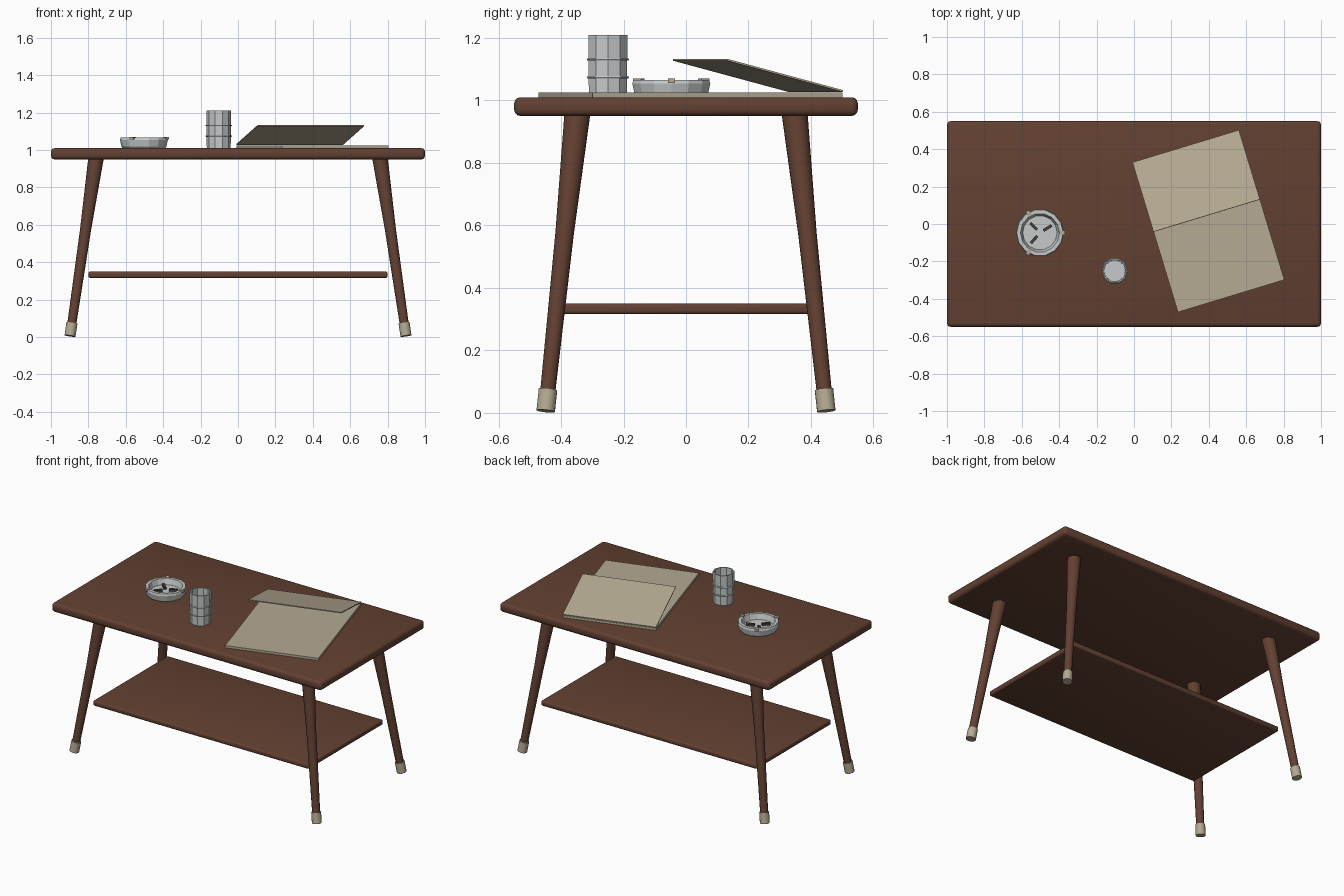
import bpy, bmesh, math
from mathutils import Vector, Matrix

if "Cube" in bpy.data.objects:
    bpy.data.objects.remove(bpy.data.objects["Cube"])


def material(name, col):
    m = bpy.data.materials.new(name)
    m.diffuse_color = (*col, 1)
    m.use_nodes = True
    m.node_tree.nodes["Principled BSDF"].inputs["Base Color"].default_value = m.diffuse_color
    return m


BROWN = material("brown wood", (0.125, 0.052, 0.032))
BEIGE = material("beige", (0.46, 0.40, 0.29))
GREY = material("pale grey", (0.56, 0.59, 0.59))
DARK = material("dark butt", (0.07, 0.05, 0.04))


def finish(name, bm, mat, matrix=Matrix(), smooth=False):
    bmesh.ops.recalc_face_normals(bm, faces=bm.faces)
    me = bpy.data.meshes.new(name)
    bm.to_mesh(me)
    bm.free()
    me.materials.append(mat)
    ob = bpy.data.objects.new(name, me)
    ob.matrix_world = matrix
    bpy.context.collection.objects.link(ob)
    if smooth:
        bpy.ops.object.select_all(action='DESELECT')
        ob.select_set(True)
        bpy.context.view_layer.objects.active = ob
        bpy.ops.object.shade_smooth_by_angle(angle=math.radians(35))
    return ob


def box(name, size, mat, matrix, bevel=0):
    bm = bmesh.new()
    bmesh.ops.create_cube(bm, size=1)
    bmesh.ops.scale(bm, vec=size, verts=bm.verts)
    if bevel:
        bmesh.ops.bevel(bm, geom=bm.edges[:], offset=bevel, segments=3,
                        profile=0.5, affect='EDGES')
    return finish(name, bm, mat, matrix, bool(bevel))


def lathe(name, profile, sides, mat, matrix, smooth=False, loop=False):
    """Spin (radius, height) points about z; caps the ends, or closes the profile."""
    bm = bmesh.new()
    rings = []
    for r, z in profile:
        rings.append([bm.verts.new((r * math.cos(2 * math.pi * i / sides),
                                    r * math.sin(2 * math.pi * i / sides), z))
                      for i in range(sides)])
    pairs = list(zip(rings, rings[1:]))
    if loop:
        pairs.append((rings[-1], rings[0]))
    else:
        bm.faces.new(rings[0])
        bm.faces.new(rings[-1])
    for a, b in pairs:
        for i in range(sides):
            j = (i + 1) % sides
            bm.faces.new((a[i], a[j], b[j], b[i]))
    return finish(name, bm, mat, matrix, smooth)


T = Matrix.Translation

# table top and lower shelf
box("table_top", (2, 1.1, 0.06), BROWN, T((0, 0, 0.98)), 0.02)
box("lower_shelf", (1.6, 0.79, 0.034), BROWN, T((0, 0, 0.333)), 0.01)

# splayed tapered legs with pale feet
for sx, xn in ((-1, "left"), (1, "right")):
    for sy, yn in ((-1, "front"), (1, "back")):
        foot = Vector((sx * 0.898, sy * 0.449, 0.006))
        top = Vector((sx * 0.758, sy * 0.347, 0.965))
        d = top - foot
        m = T(foot) @ d.to_track_quat('Z', 'Y').to_matrix().to_4x4()
        n = d.length
        lathe(f"{yn}_{xn}_leg", [(0.024, 0.02), (0.030, 0.58), (0.042, n)],
              16, BROWN, m, True)
        lathe(f"{yn}_{xn}_foot", [(0.030, 0), (0.030, 0.07)], 16, BEIGE, m, True)

# open magazine: flat block and a lifted cover hinged at the back edge
turn = T((0.398, 0.015, 1.01)) @ Matrix.Rotation(math.radians(16.9), 4, 'Z')
box("magazine_pages", (0.595, 0.836, 0.015), BEIGE, turn @ T((0, 0, 0.0075)))
lift = T((0, 0.418, 0.018)) @ Matrix.Rotation(math.radians(-14.5), 4, 'X')
box("magazine_cover", (0.595, 0.4, 0.006), BEIGE, turn @ lift @ T((0, -0.2, 0.002)))

# drinking glass with two bands
g = T((-0.103, -0.25, 1.01))
lathe("glass", [(0.064, 0), (0.066, 0.2), (0.059, 0.2), (0.057, 0.015)], 10, GREY, g)
for k, z in enumerate((0.064, 0.121)):
    band = [(0.067 + 0.004 * math.cos(a), z + 0.004 * math.sin(a))
            for a in (i * math.pi / 3 for i in range(6))]
    lathe(f"glass_band_{k + 1}", band, 10, GREY, g, loop=True)

# ashtray with three rests and three butts
a0 = T((-0.503, -0.047, 1.01))
lathe("ashtray", [(0.112, 0), (0.120, 0.008), (0.128, 0.044), (0.124, 0.056),
                  (0.104, 0.056), (0.092, 0.02)], 14, GREY, a0)
for k in range(3):
    r = Matrix.Rotation(k * 2 * math.pi / 3, 4, 'Z')
    box(f"ashtray_rest_{k + 1}", (0.03, 0.022, 0.014), BEIGE, a0 @ r @ T((0.12, 0, 0.053)))
for k, ang in enumerate((135, 32, 229)):
    r = Matrix.Rotation(math.radians(ang), 4, 'Z')
    box(f"cigarette_butt_{k + 1}", (0.052, 0.016, 0.016), DARK, a0 @ r @ T((0.048, 0, 0.028)))
